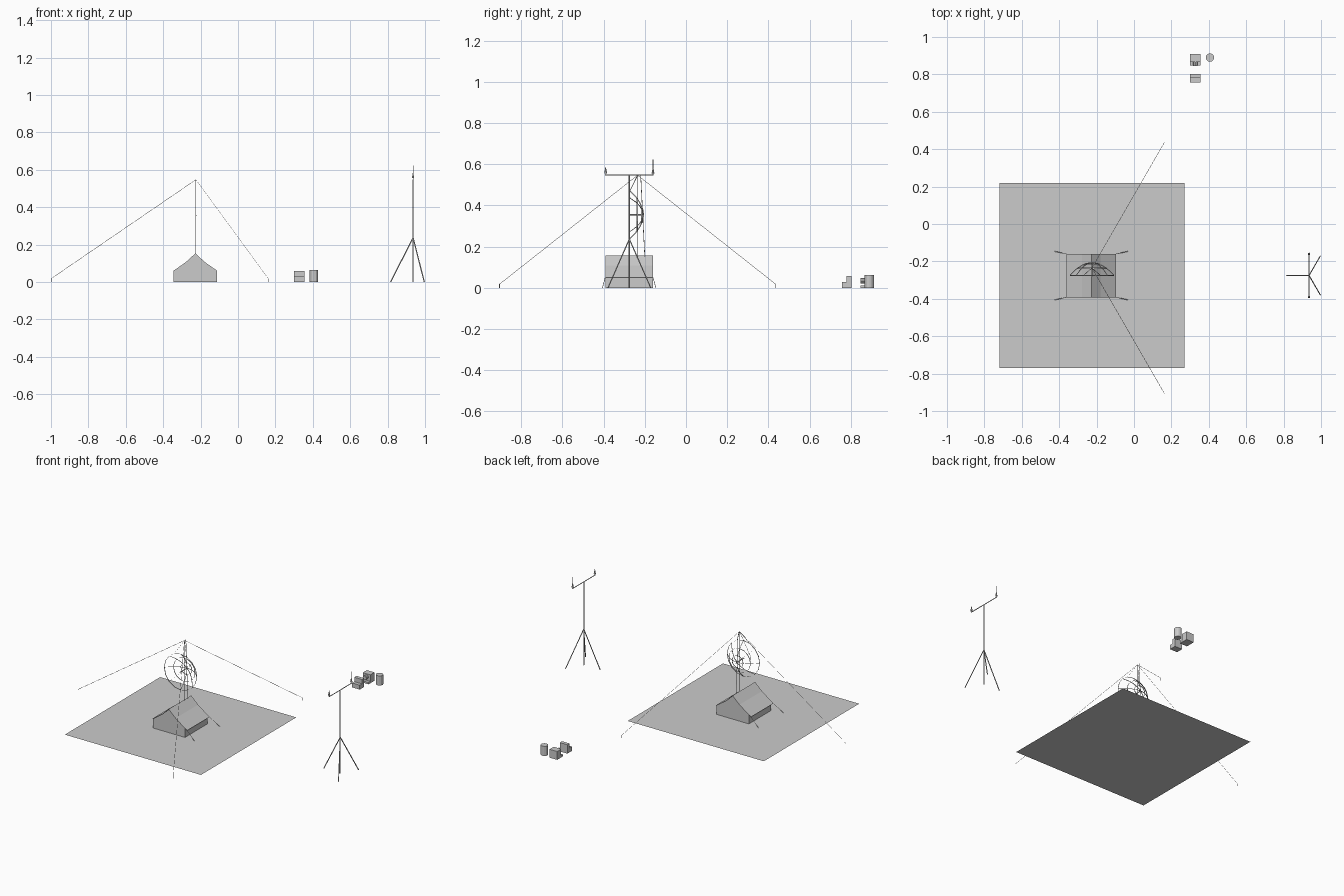
import bpy, bmesh, math
from mathutils import Vector

if "Cube" in bpy.data.objects:
    bpy.data.objects.remove(bpy.data.objects["Cube"])


def mesh(name, verts, faces):
    me = bpy.data.meshes.new(name)
    me.from_pydata([tuple(v) for v in verts], [], faces)
    ob = bpy.data.objects.new(name, me)
    bpy.context.collection.objects.link(ob)
    return ob


def rod(name, a, b, r, sides=6, r2=None):
    a, b = Vector(a), Vector(b)
    d = b - a
    bm = bmesh.new()
    bmesh.ops.create_cone(bm, cap_ends=True, segments=sides, radius1=r,
                          radius2=r if r2 is None else r2, depth=d.length)
    me = bpy.data.meshes.new(name)
    bm.to_mesh(me)
    bm.free()
    ob = bpy.data.objects.new(name, me)
    ob.location = (a + b) / 2
    ob.rotation_mode = 'QUATERNION'
    ob.rotation_quaternion = d.to_track_quat('Z', 'Y')
    bpy.context.collection.objects.link(ob)
    return ob


def prism(name, pts, axis, lo, hi):
    # extrude a 2D profile along the x or y axis
    n = len(pts)
    place = (lambda p, t: (t, p[0], p[1])) if axis == 'x' else (lambda p, t: (p[0], t, p[1]))
    v = [place(p, lo) for p in pts] + [place(p, hi) for p in pts]
    f = [list(range(n)), list(range(2 * n - 1, n - 1, -1))]
    f += [[i, i + n, (i + 1) % n + n, (i + 1) % n] for i in range(n)]
    ob = mesh(name, v, f)
    bm = bmesh.new()
    bm.from_mesh(ob.data)
    bmesh.ops.recalc_face_normals(bm, faces=bm.faces)
    bm.to_mesh(ob.data)
    bm.free()
    return ob


def ribbon(name, pts, depth, closed=False):
    # thin strip swept along y
    n = len(pts)
    v = [(p[0], p[1] + s * depth / 2, p[2]) for s in (-1, 1) for p in pts]
    m = n if closed else n - 1
    return mesh(name, v, [[i, (i + 1) % n, (i + 1) % n + n, i + n] for i in range(m)])


# ground sheet
mesh("ground_sheet", [(-.72, -.77, 0), (.27, -.77, 0), (.27, .22, 0), (-.72, .22, 0)], [[0, 1, 2, 3]])

# tent body and overhanging roof sheets
TX, Y0, Y1 = -.228, -.392, -.16
prism("tent_body", [(TX - .117, 0), (TX + .117, 0), (TX + .117, .06), (TX + .05, .107),
                    (TX, .153), (TX - .05, .107), (TX - .117, .06)], 'y', Y0, Y1)
roof = [(-.133, .05), (-.05, .109), (0, .156), (.05, .109), (.133, .05)]
mesh("tent_roof", [(TX + x, y, z) for y in (Y0, Y1) for x, z in roof],
     [[i, i + 1, i + 6, i + 5] for i in range(4)])
for sx in (-1, 1):
    for y, o in ((Y0, -.014), (Y1, .014)):
        ribbon("tent_guy_line", [(TX + sx * .133, y, .05), (TX + sx * .197, y + o, 0)], .003)

# dish mast with three guy lines and stakes
MX, MY, TOP = -.225, -.235, .547
for y in (MY, -.2):
    rod("dish_mast", (MX, y, .15), (MX, MY if y == MY else y - .02, TOP), .0015)
for k in range(3):
    a = math.pi / 3 * (2 * k + 1)
    e = Vector((MX + .774 * math.cos(a), MY + .774 * math.sin(a), .018))
    rod("mast_guy_line", (MX, MY, TOP), e, .001, 4)
    rod("guy_stake", e, (e.x, e.y, 0), .0015, 4)

# open dish frame: rings, ribs, feed rod
R, ZC = .118, .355


def dish(r, a):
    return (MX + r * math.cos(a), -.207 - .068 * (r / R) ** 2, ZC + r * math.sin(a))


for r in (R, .078, .04):
    ribbon("dish_ring", [dish(r, i * math.pi / 8) for i in range(16)], .006, True)
for k in range(8):
    ribbon("dish_rib", [dish(R * i / 4, k * math.pi / 4) for i in range(5)], .006)
rod("dish_feed", (MX, -.28, ZC), (MX, -.205, ZC), .003)
for s in (-1, 1):
    ribbon("dish_hanger", [(MX, MY, TOP), dish(R, math.pi / 2 + s * math.pi / 8)], .004)

# weather tripod
PX, PY = .936, -.275
rod("tripod_mast", (PX, PY, 0), (PX, PY, .547), .003)
for k in range(3):
    a = math.pi / 3 * (2 * k + 1)
    rod("tripod_leg", (PX, PY, .237), (PX + .12 * math.cos(a), PY + .12 * math.sin(a), 0), .003)
rod("cross_arm", (PX, PY - .118, .547), (PX, PY + .118, .547), .0025)
for y, h in ((PY - .115, .587), (PY + .115, .623)):
    rod("sensor_post", (PX, y, .547), (PX, y, h), .0015)
    rod("sensor_cone", (PX, y, .555), (PX, y, .587), .007, 6, .001)

# open console: base with upright back
prism("console", [(.757, 0), (.803, 0), (.803, .058), (.78, .058), (.78, .029), (.757, .029)],
      'x', .30, .355)

# camp stove-like unit with front knob and top handle
prism("unit_body", [(.867, 0), (.91, 0), (.91, .055), (.867, .055)], 'x', .30, .355)
rod("unit_lens", (.328, .868, .035), (.328, .846, .035), .013, 10)
prism("unit_foot", [(.848, 0), (.868, 0), (.868, .012), (.848, .012)], 'x', .30, .355)

# canister
rod("canister", (.406, .89, 0), (.406, .89, .063), .0225, 12)
